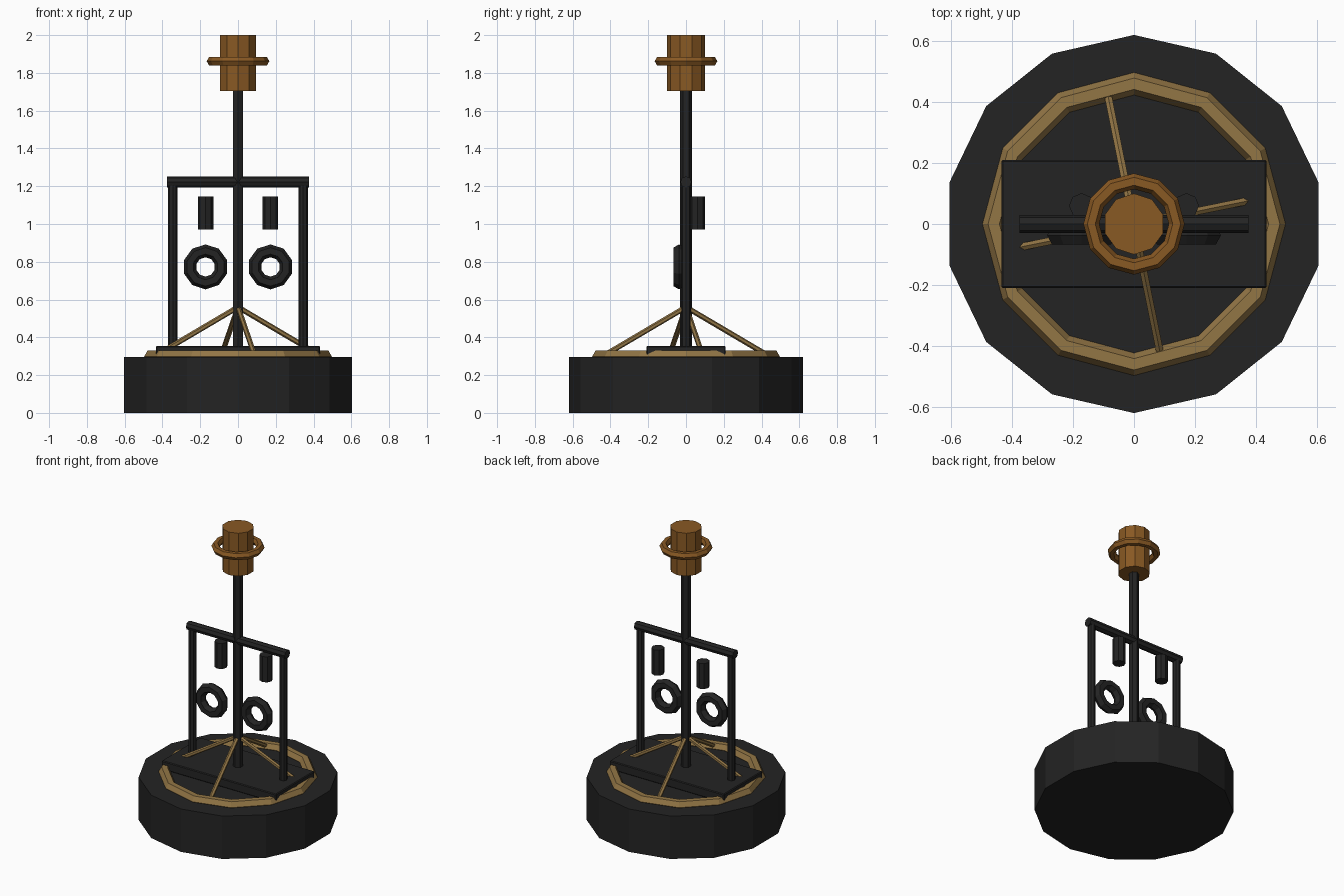
import bpy, bmesh, math
from mathutils import Vector, Matrix

if "Cube" in bpy.data.objects:
    bpy.data.objects.remove(bpy.data.objects["Cube"])


def material(name, color):
    m = bpy.data.materials.new(name)
    m.diffuse_color = (*color, 1)
    m.use_nodes = True
    m.node_tree.nodes["Principled BSDF"].inputs["Base Color"].default_value = m.diffuse_color
    return m


BLACK = material("black iron", (0.017, 0.017, 0.017))
BRASS = material("dull brass", (0.29, 0.18, 0.06))
AMBER = material("amber bronze", (0.25, 0.10, 0.017))


def finish(name, bm, mat):
    bmesh.ops.recalc_face_normals(bm, faces=bm.faces)
    me = bpy.data.meshes.new(name)
    bm.to_mesh(me)
    bm.free()
    me.materials.append(mat)
    ob = bpy.data.objects.new(name, me)
    bpy.context.collection.objects.link(ob)
    return ob


def rod(name, a, b, r, sides, mat, turn=0.0):
    """Capped prism between two points, first corner facing +y."""
    a, b = Vector(a), Vector(b)
    d = b - a
    if abs(d.x) + abs(d.y) < 1e-6:
        rot = Matrix.Identity(4)
    else:
        rot = d.to_track_quat('Z', 'Y').to_matrix().to_4x4()
    bm = bmesh.new()
    bmesh.ops.create_cone(bm, cap_ends=True, segments=sides, radius1=r, radius2=r,
                          depth=d.length,
                          matrix=Matrix.Translation((a + b) / 2) @ rot @ Matrix.Rotation(turn, 4, 'Z'))
    return finish(name, bm, mat)


def ring(name, loc, major, minor, segs, mat, upright=False, sides=6):
    """Low-poly torus, flat or standing in the xz plane."""
    bm = bmesh.new()
    rows = []
    for i in range(segs):
        t = math.tau * i / segs + math.pi / 2
        row = []
        for j in range(sides):
            p = math.tau * j / sides
            rad, h = major + minor * math.cos(p), minor * math.sin(p)
            u, v = rad * math.cos(t), rad * math.sin(t)
            co = Vector((u, h, v) if upright else (u, v, h))
            row.append(bm.verts.new(co + Vector(loc)))
        rows.append(row)
    for i in range(segs):
        n = rows[(i + 1) % segs]
        for j in range(sides):
            k = (j + 1) % sides
            bm.faces.new((rows[i][j], n[j], n[k], rows[i][k]))
    return finish(name, bm, mat)


# Round base and the brass ring on it
rod("base", (0, 0, 0), (0, 0, 0.295), 0.62, 14, BLACK)
ring("base_ring", (0, 0, 0.298), 0.46, 0.037, 12, BRASS)

# Rectangular deck with slightly broken edges
bm = bmesh.new()
bmesh.ops.create_cube(bm, size=1, matrix=Matrix.Translation((0, 0, 0.325))
                      @ Matrix.Diagonal((0.87, 0.42, 0.06, 1)))
bmesh.ops.bevel(bm, geom=bm.edges[:], offset=0.005, segments=1, affect='EDGES')
finish("deck_plate", bm, BLACK)

# Mast with bronze head and collar
rod("mast", (0, 0, 0.33), (0, 0, 1.72), 0.031, 6, BLACK)
rod("head", (0, 0, 1.705), (0, 0, 2.0), 0.1, 10, AMBER)
ring("head_collar", (0, 0, 1.862), 0.14, 0.026, 12, AMBER)

# Frame, hanging rings and canisters on both sides
rod("crossbar", (-0.375, 0, 1.222), (0.375, 0, 1.222), 0.03, 8, BLACK)
for side, s in (("left", -1), ("right", 1)):
    rod("post_" + side, (s * 0.345, 0, 0.34), (s * 0.345, 0, 1.22), 0.025, 8, BLACK)
    ring("hanging_ring_" + side, (s * 0.172, -0.037, 0.773), 0.085, 0.034, 10, BLACK, upright=True)
    rod("canister_" + side, (s * 0.172, 0.06, 0.97), (s * 0.172, 0.06, 1.145), 0.041, 8, BLACK)

# Four brass stays from mast to base ring
for i in range(4):
    a = 0.2 + i * math.pi / 2
    rod("stay_%d" % (i + 1), (0, 0, 0.56), (0.45 * math.cos(a), 0.45 * math.sin(a), 0.30),
        0.014, 6, BRASS)
